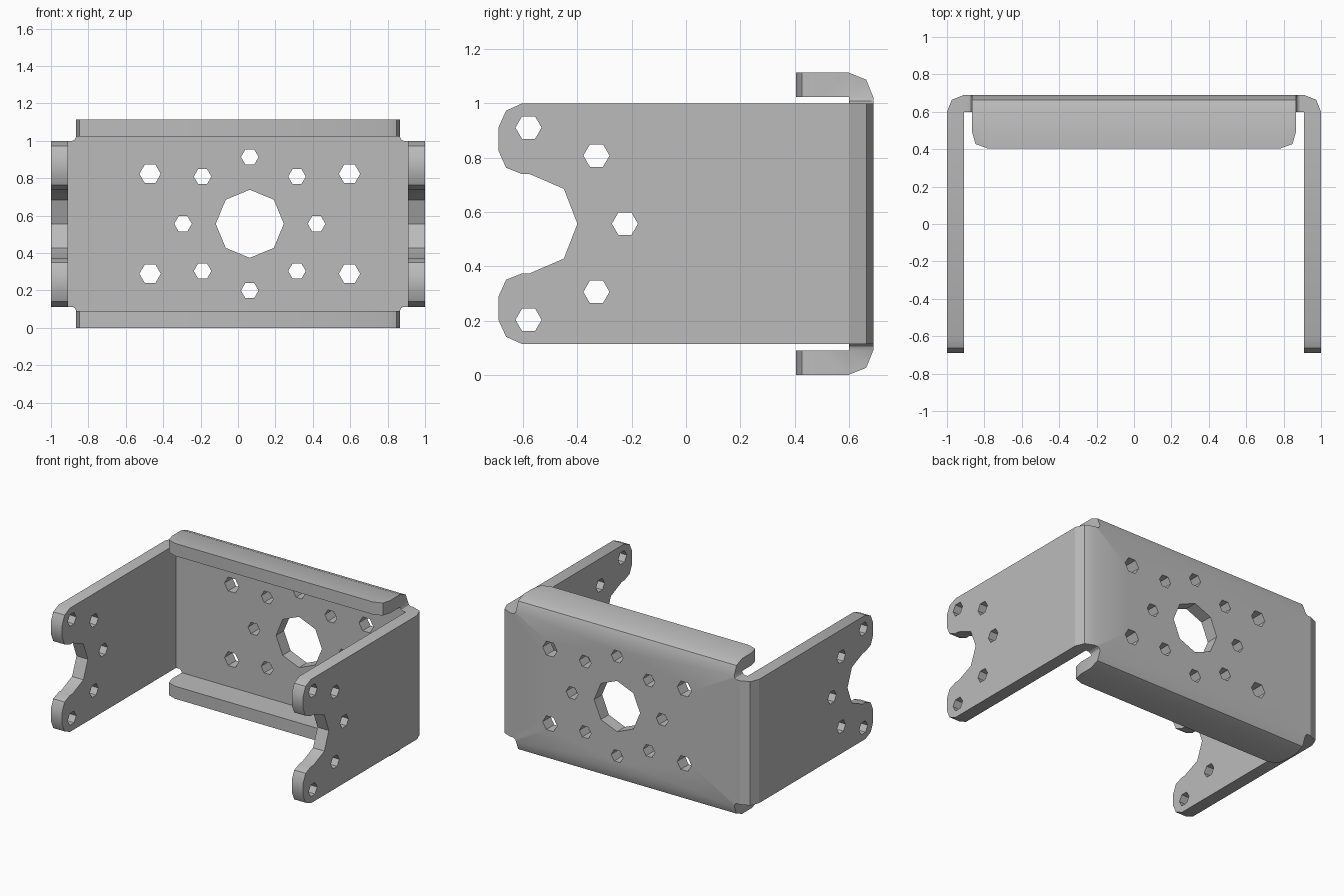
import bpy, bmesh
from math import cos, sin, tau
from mathutils import Matrix, Vector

old = bpy.data.objects.get("Cube")
if old:
    bpy.data.objects.remove(old, do_unlink=True)

HEIGHT = 1.113
MID = HEIGHT / 2
WALL = 0.09                    # sheet thickness
INNER, BACK_IN, BACK_OUT = 0.91, 0.6, 0.69
LOW, HIGH = 0.113, 1.0         # side plate edges
FLANGE_X = 0.865

bm = bmesh.new()


def ngon(x, y, radius, sides=6):
    return [(x + radius * cos(tau * i / sides), y + radius * sin(tau * i / sides))
            for i in range(sides)]


def sheet(loops, depth, place, flip=(1, 1, 1)):
    """Solid prism from an outline and holes, placed and optionally mirrored in x or z."""
    caps = [[], []]
    walls = []
    for loop in loops:
        rings = []
        for cap, w in zip(caps, (-depth / 2, depth / 2)):
            ring = []
            for u, v in loop:
                p = Vector(place(u, v, w))
                p.z -= MID
                p = Vector(a * b for a, b in zip(p, flip))
                p.z += MID
                ring.append(bm.verts.new(p))
            cap += [bm.edges.new((ring[i - 1], ring[i])) for i in range(len(ring))]
            rings.append(ring)
        walls.append(rings)
    for cap in caps:
        bmesh.ops.triangle_fill(bm, use_beauty=True, use_dissolve=False, edges=cap)
    for a, b in walls:
        for i in range(len(a)):
            bm.faces.new((a[i - 1], a[i], b[i], b[i - 1]))


def mirrored(half):
    """Close an outline that is symmetric about the middle height."""
    return half + [(u, HEIGHT - v) for u, v in reversed(half) if abs(v - MID) > 0.001]


# Back plate: relief notches at the corners, mounting holes round a central opening
quarter = [(FLANGE_X, WALL), (0.872, 0.105), (0.885, LOW), (INNER, LOW)]
right_edge = mirrored(quarter)
back = right_edge + [(-x, z) for x, z in reversed(right_edge)]
HUB = 0.063
back_holes = [ngon(HUB, MID, 0.182, 8)]
back_holes += [ngon(HUB + 0.357 * cos(tau * i / 8), MID + 0.357 * sin(tau * i / 8), 0.047)
               for i in range(8)]
back_holes += [ngon(HUB + sx * 0.533, MID + sz * 0.267, 0.057)
               for sx in (-1, 1) for sz in (-1, 1)]
sheet([back] + back_holes, WALL, lambda u, v, w: (u, 0.645 - w, v))

# Side plates: rounded prongs with a notch between them
prong = [(BACK_IN, LOW), (-0.603, LOW), (-0.663, 0.14), (-0.69, 0.2), (-0.69, 0.29),
         (-0.663, 0.35), (-0.603, 0.374), (-0.575, 0.374), (-0.45, 0.428), (-0.4, MID)]
arc = [(-0.58, 0.354), (-0.33, 0.251), (-0.225, 0), (-0.33, -0.251), (-0.58, -0.354)]
side = [mirrored(prong)] + [ngon(y, MID + z, 0.048) for y, z in arc]
side_bend = [(INNER, BACK_IN), (1, BACK_IN), (0.974, 0.664), (INNER, BACK_OUT)]
for s in (-1, 1):
    sheet(side, WALL, lambda u, v, w: (0.955 + w, u, v), (s, 1, 1))
    sheet([side_bend], HIGH - LOW, lambda u, v, w: (u, v, MID + w), (s, 1, 1))

# Bottom and top flanges with clipped front corners, and their bends
clip = [(FLANGE_X, BACK_IN), (FLANGE_X, 0.49), (0.848, 0.428), (0.785, 0.405)]
flange = clip + [(-x, y) for x, y in reversed(clip)]
flange_bend = [(BACK_IN, WALL), (BACK_IN, 0), (0.664, 0.026), (BACK_OUT, WALL)]
for s in (-1, 1):
    sheet([flange], WALL, lambda u, v, w: (u, v, WALL / 2 + w), (1, 1, s))
    sheet([flange_bend], 2 * FLANGE_X, lambda u, v, w: (w, u, v), (1, 1, s))

# Remove the hidden faces where parts touch, then weld into one sheet
groups = {}
for f in bm.faces:
    groups.setdefault(tuple(round(c, 3) + 0.0 for c in f.calc_center_median()), []).append(f)
hidden = [f for g in groups.values() if len(g) > 1 for f in g]
bmesh.ops.delete(bm, geom=hidden, context='FACES_ONLY')
bmesh.ops.remove_doubles(bm, verts=bm.verts, dist=0.0005)
bmesh.ops.recalc_face_normals(bm, faces=bm.faces)

mesh = bpy.data.meshes.new("bracket")
bm.to_mesh(mesh)
bm.free()

metal = bpy.data.materials.new("grey metal")
metal.use_nodes = True
grey = (0.5, 0.5, 0.5, 1)
metal.diffuse_color = grey
metal.node_tree.nodes["Principled BSDF"].inputs["Base Color"].default_value = grey
mesh.materials.append(metal)

bracket = bpy.data.objects.new("bracket", mesh)
bpy.context.collection.objects.link(bracket)
bpy.ops.object.select_all(action='DESELECT')
bracket.select_set(True)
bpy.context.view_layer.objects.active = bracket
bpy.ops.object.shade_smooth_by_angle(angle=0.52)
